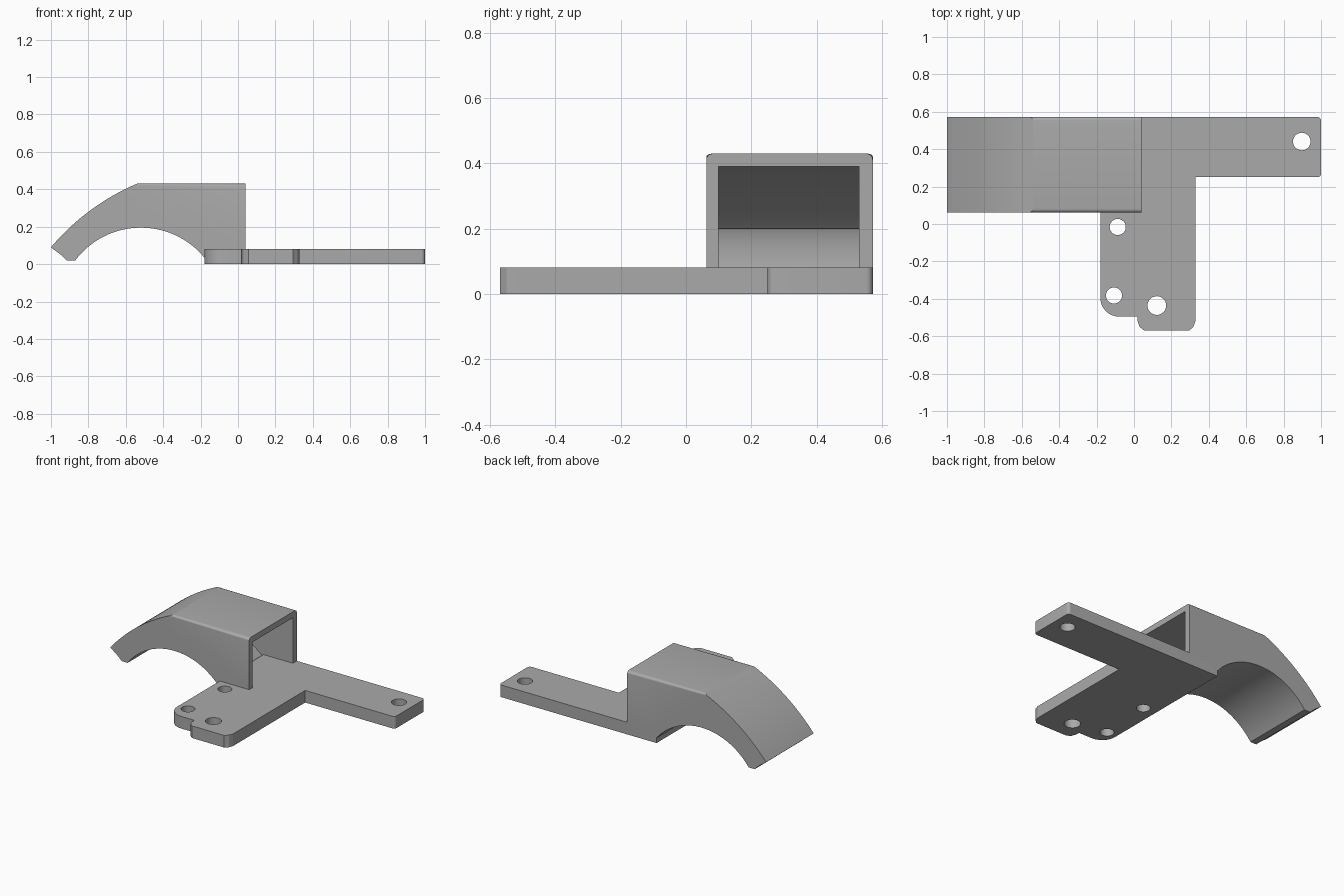
import bpy
import bmesh
from math import atan2, cos, sin, pi, hypot, radians
from mathutils import Vector

if "Cube" in bpy.data.objects:
    bpy.data.objects.remove(bpy.data.objects["Cube"])

grey = bpy.data.materials.new("plain grey")
grey.use_nodes = True
grey.diffuse_color = (0.4, 0.4, 0.4, 1)
grey.node_tree.nodes["Principled BSDF"].inputs["Base Color"].default_value = (0.4, 0.4, 0.4, 1)


def arc(a, m, b, steps=24):
    """Points on the circle from a through m to b."""
    (ax, ay), (bx, by), (cx, cy) = a, m, b
    d = 2 * (ax * (by - cy) + bx * (cy - ay) + cx * (ay - by))
    sa, sb, sc = ax * ax + ay * ay, bx * bx + by * by, cx * cx + cy * cy
    ox = (sa * (by - cy) + sb * (cy - ay) + sc * (ay - by)) / d
    oy = (sa * (cx - bx) + sb * (ax - cx) + sc * (bx - ax)) / d
    r = hypot(ax - ox, ay - oy)
    t0, t1 = atan2(ay - oy, ax - ox), atan2(cy - oy, cx - ox)
    return [(ox + r * cos(t0 + (t1 - t0) * i / steps),
             oy + r * sin(t0 + (t1 - t0) * i / steps)) for i in range(steps + 1)]


def rounded(corners, steps=8):
    """Outline from (x, y, radius) corners, with right angles rounded."""
    pts = []
    for i, (x, y, r) in enumerate(corners):
        p = Vector((x, y))
        if r == 0:
            pts.append((x, y))
            continue
        u = (Vector(corners[i - 1][:2]) - p).normalized()
        v = (Vector(corners[(i + 1) % len(corners)][:2]) - p).normalized()
        for k in range(steps + 1):
            t = k / steps * pi / 2
            q = p + r * (u + v) - r * (v * cos(t) + u * sin(t))
            # start beside the incoming edge, finish beside the outgoing one
            pts.append((q.x, q.y))
    return pts


def extrude(name, pts, lo, hi, upright=False):
    """Prism along z, or along y when upright."""
    bm = bmesh.new()
    place = (lambda p: (p[0], lo, p[1])) if upright else (lambda p: (p[0], p[1], lo))
    face = bm.faces.new([bm.verts.new(place(p)) for p in pts])
    move = (0, hi - lo, 0) if upright else (0, 0, hi - lo)
    new = bmesh.ops.extrude_face_region(bm, geom=[face])["geom"]
    bmesh.ops.translate(bm, vec=move, verts=[g for g in new if isinstance(g, bmesh.types.BMVert)])
    bmesh.ops.recalc_face_normals(bm, faces=bm.faces)
    mesh = bpy.data.meshes.new(name)
    bm.to_mesh(mesh)
    bm.free()
    mesh.materials.append(grey)
    obj = bpy.data.objects.new(name, mesh)
    bpy.context.collection.objects.link(obj)
    return obj


def combine(target, other, operation):
    bpy.context.view_layer.objects.active = target
    mod = target.modifiers.new(operation, "BOOLEAN")
    mod.operation, mod.object, mod.solver = operation, other, "EXACT"
    bpy.ops.object.modifier_apply(modifier=mod.name)
    bpy.data.objects.remove(other)


# Arched cover: curved back, flat top, round arch underneath
arch = arc((-0.18, 0.035), (-0.52, 0.195), (-0.87, 0.02), 32)
profile = arc((-1, 0.09), (-0.79, 0.287), (-0.54, 0.43)) + [(0.04, 0.43), (0.04, 0.035)]
profile += arch + [(-0.915, 0.02), (-0.94, 0.045)]
cover = extrude("arched_cover", profile, 0.062, 0.572, True)

# Rounded long edges of the flat top
bm = bmesh.new()
bm.from_mesh(cover.data)
edges = [e for e in bm.edges if all(v.co.z > 0.429 for v in e.verts)
         and abs(e.verts[0].co.y - e.verts[1].co.y) < 0.001]
bmesh.ops.bevel(bm, geom=edges, offset=0.02, segments=5, profile=0.5, affect="EDGES")
bm.to_mesh(cover.data)
bm.free()

# Hollow inside the cover, open at the plate end
floor = arc((-0.15, 0.03), (-0.52, 0.202), (-0.88, 0.055), 32)
hollow = arc((-0.93, 0.09), (-0.765, 0.255), (-0.53, 0.39)) + [(0.1, 0.39), (0.1, 0.03)] + floor
combine(cover, extrude("hollow", hollow, 0.1, 0.53, True), "DIFFERENCE")

# Mounting plate with a side arm and a stepped front end
plate = extrude("mounting_plate", rounded([
    (-0.18, 0.572, 0), (-0.18, -0.495, 0.1), (0.02, -0.495, 0), (0.02, -0.52, 0),
    (0.03, -0.55, 0), (0.055, -0.57, 0), (0.295, -0.57, 0), (0.317, -0.55, 0),
    (0.328, -0.52, 0), (0.328, 0.25, 0), (1, 0.25, 0.02), (1, 0.572, 0.02)]), 0, 0.082)
combine(cover, plate, "UNION")
cover.name = "bracket_with_arched_cover"

# Screw holes
for x, y, r in [(-0.087, -0.016, 0.043), (-0.107, -0.382, 0.043),
                (0.122, -0.436, 0.05), (0.897, 0.441, 0.047)]:
    ring = [(x + r * cos(i * pi / 16), y + r * sin(i * pi / 16)) for i in range(32)]
    combine(cover, extrude("hole", ring, -0.1, 0.15), "DIFFERENCE")

bpy.ops.object.select_all(action="DESELECT")
cover.select_set(True)
bpy.context.view_layer.objects.active = cover
bpy.ops.object.shade_smooth_by_angle(angle=radians(20))
